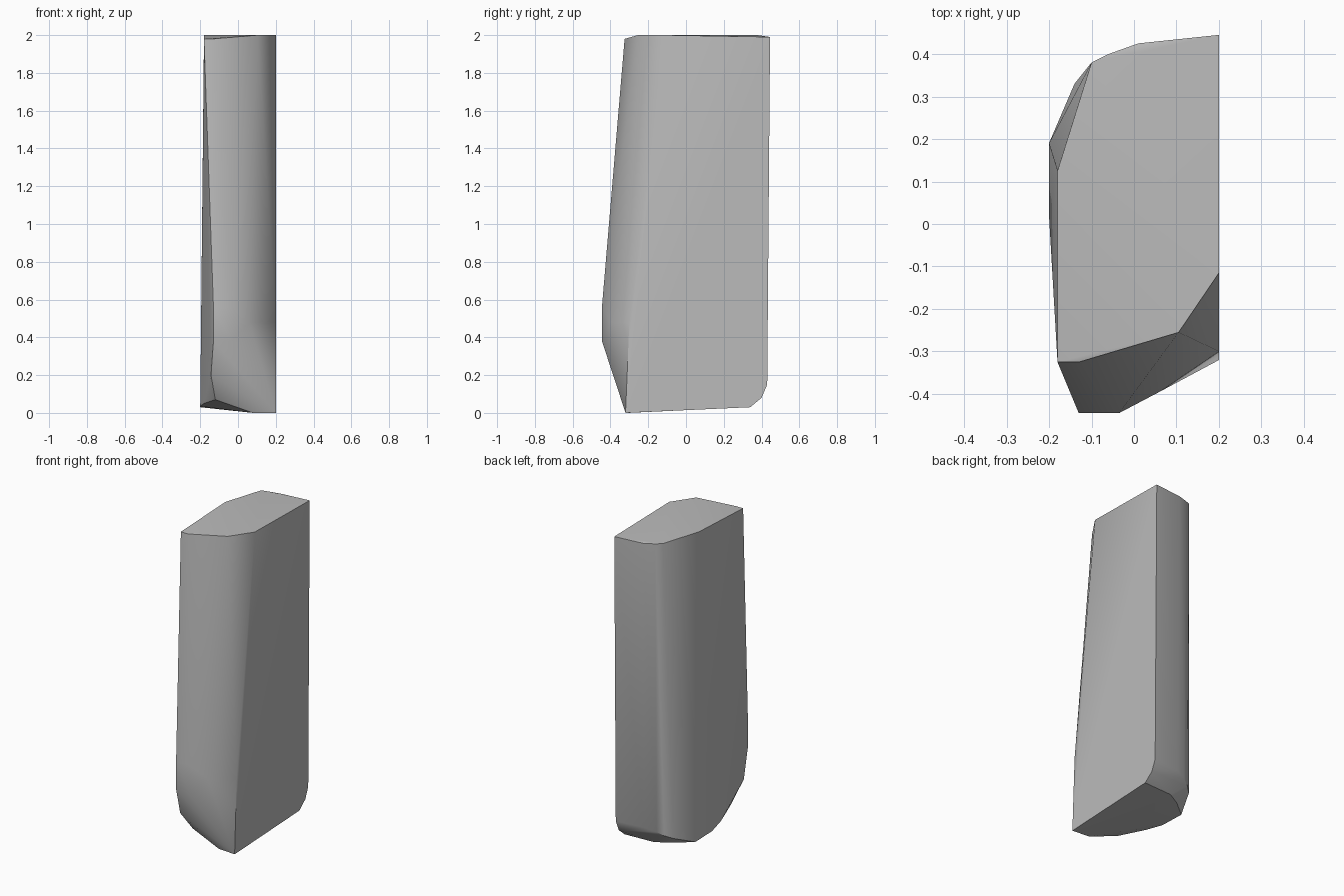
import bpy
import bmesh
import math

cube = bpy.data.objects.get("Cube")
if cube:
    bpy.data.objects.remove(cube, do_unlink=True)

# Plain grey finish
grey = bpy.data.materials.new("plain_grey")
grey.use_nodes = True
colour = (0.5, 0.5, 0.5, 1)
grey.diffuse_color = colour
grey.node_tree.nodes["Principled BSDF"].inputs["Base Color"].default_value = colour

# Outline of the top, slightly sloped at the front and back
top = [(-.18, -.325, 1.98), (-.13, -.325, 1.98), (.105, -.255, 2), (.2, -.115, 2),
       (.2, .445, 1.99), (.01, .425, 1.99), (-.06, .4, 1.995), (-.1, .38, 2),
       (-.18, .125, 2)]

# Bulge of the front, with the chin below it
front = [(-.13, -.445, .56), (-.13, -.445, .38), (-.035, -.445, .56),
         (-.035, -.445, .38), (.06, -.395, .48), (.2, -.3, .48), (-.143, -.385, .2)]

# Rounded back edge above the base
back = [(.2, .43, .15), (.2, .4, .08), (.01, .41, .15), (-.06, .385, .13),
        (-.1, .365, .11), (-.14, .33, .09)]

# Outline of the sloping base
base = [(.2, -.32, 0), (.08, -.31, 0), (-.12, -.29, .07), (-.18, -.1, .05),
        (-.2, .02, .035), (-.2, .19, .03), (-.09, .28, .03), (0, .33, .03),
        (.2, .34, .03)]

# Wrap the outlines into one solid block
bm = bmesh.new()
for outline in (top, front, back, base):
    for point in outline:
        bm.verts.new(point)
hull = bmesh.ops.convex_hull(bm, input=bm.verts)
loose = [v for v in bm.verts if not v.link_faces]
bmesh.ops.delete(bm, geom=loose, context="VERTS")
bmesh.ops.dissolve_limit(bm, angle_limit=math.radians(0.5),
                         verts=bm.verts, edges=bm.edges)
bmesh.ops.recalc_face_normals(bm, faces=bm.faces)

mesh = bpy.data.meshes.new("block_body")
bm.to_mesh(mesh)
bm.free()
mesh.materials.append(grey)
block = bpy.data.objects.new("block_body", mesh)
bpy.context.collection.objects.link(block)

# Soft rounded sides with crisp main edges
bpy.ops.object.select_all(action="DESELECT")
block.select_set(True)
bpy.context.view_layer.objects.active = block
bpy.ops.object.shade_smooth_by_angle(angle=math.radians(35))
